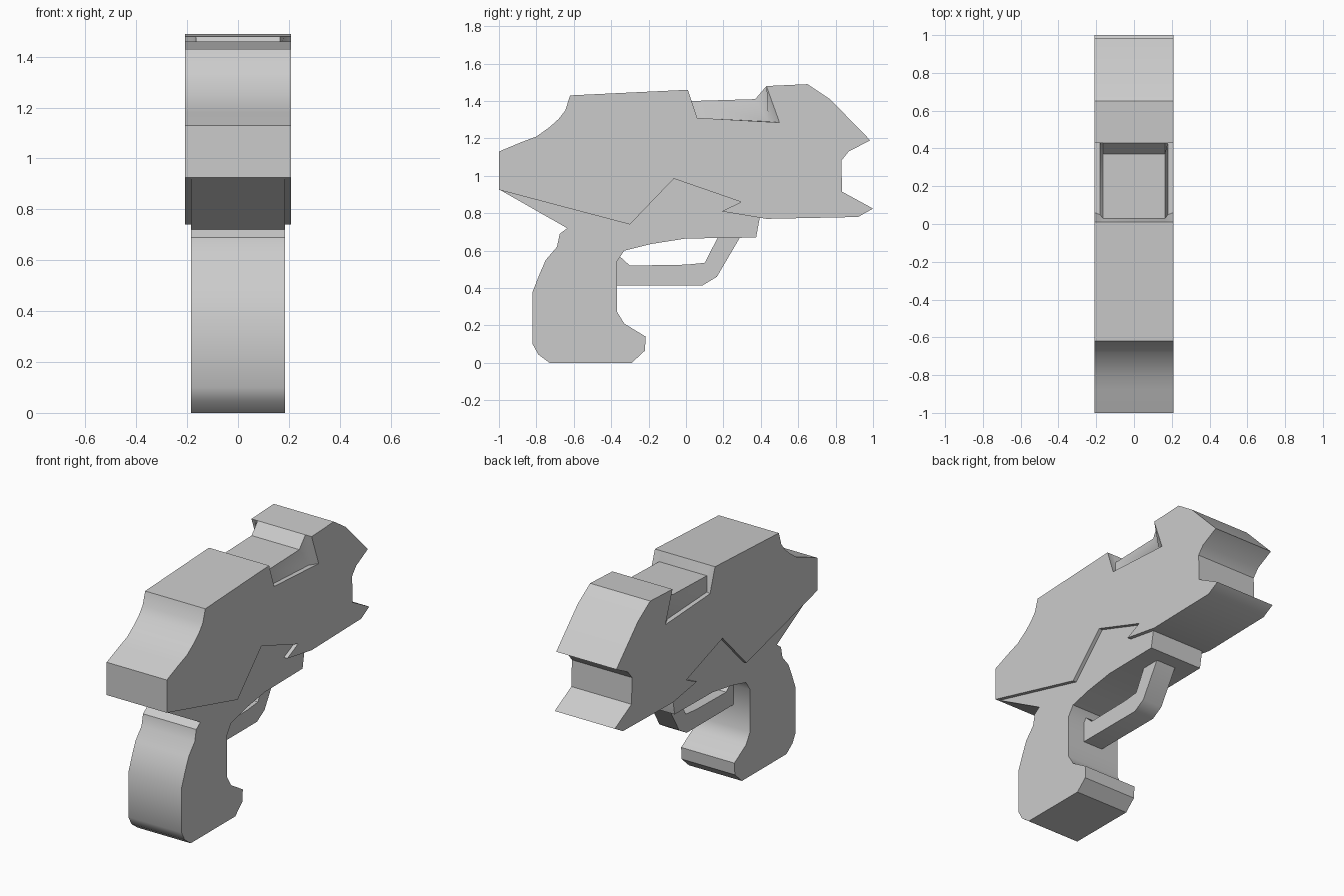
import bpy
import bmesh
from math import radians

cube = bpy.data.objects.get("Cube")
if cube:
    bpy.data.objects.remove(cube, do_unlink=True)

grey = bpy.data.materials.new("plain grey")
grey.use_nodes = True
COLOUR = (0.6, 0.6, 0.6, 1)
grey.diffuse_color = COLOUR
grey.node_tree.nodes["Principled BSDF"].inputs["Base Color"].default_value = COLOUR


def loft(name, sections, angle=35):
    """Join side profiles of (y, z) points placed at successive x positions."""
    bm = bmesh.new()
    rings = [[bm.verts.new((x, y, z)) for y, z in pts] for x, pts in sections]
    n = len(rings[0])
    for a, b in zip(rings, rings[1:]):
        for i in range(n):
            j = (i + 1) % n
            bm.faces.new((a[i], a[j], b[j], b[i]))
    bm.faces.new(rings[0])
    bm.faces.new(rings[-1])
    bmesh.ops.recalc_face_normals(bm, faces=bm.faces)
    mesh = bpy.data.meshes.new(name)
    bm.to_mesh(mesh)
    bm.free()
    mesh.materials.append(grey)
    obj = bpy.data.objects.new(name, mesh)
    bpy.context.collection.objects.link(obj)
    bpy.ops.object.select_all(action="DESELECT")
    obj.select_set(True)
    bpy.context.view_layer.objects.active = obj
    bpy.ops.object.shade_smooth_by_angle(angle=radians(angle))
    return obj


def slab(name, half, pts):
    return loft(name, [(-half, pts), (half, pts)])


# Upper shell: same outline throughout, the top notch changes across the width
nose = [(-1, .925), (-1, 1.13), (-.88, 1.18), (-.8, 1.21), (-.73, 1.26),
        (-.68, 1.305), (-.645, 1.35), (-.62, 1.43), (.01, 1.46)]
tail = [(.43, 1.48), (.65, 1.49), (.77, 1.41), (.985, 1.19), (.87, 1.13),
        (.83, 1.08), (.835, .915), (1, .825), (.92, .78), (.43, .77),
        (.19, .81), (.295, .86), (-.065, .985), (-.3, .74)]


def shell(front, back):
    return nose + [front, back] + tail


outer = shell((.06, 1.31), (.5, 1.285))
ledge = shell((.05, 1.31), (.44, 1.29))
core = shell((.03, 1.40), (.37, 1.41))
loft("upper_shell", [(-.208, outer), (-.18, ledge), (-.165, core),
                     (.165, core), (.18, ledge), (.208, outer)])

# Lower frame and grip, slightly narrower than the shell
slab("grip_frame", .184, [
    (-.995, .925), (-.635, .72), (-.675, .69), (-.69, .62), (-.75, .55),
    (-.785, .47), (-.82, .38), (-.82, .1), (-.79, .045), (-.73, 0),
    (-.29, 0), (-.22, .065), (-.215, .14), (-.33, .21), (-.37, .275),
    (-.37, .54), (-.33, .6), (-.19, .635), (0, .665), (.375, .67),
    (.395, .78), (.36, 1.05), (-.9, 1.05)])

# Narrow trigger guard
slab("trigger_guard", .068, [
    (-.4, .415), (.09, .415), (.165, .46), (.3, .69), (.18, .69),
    (.1, .535), (0, .525), (-.3, .52), (-.355, .57), (-.4, .58)])
